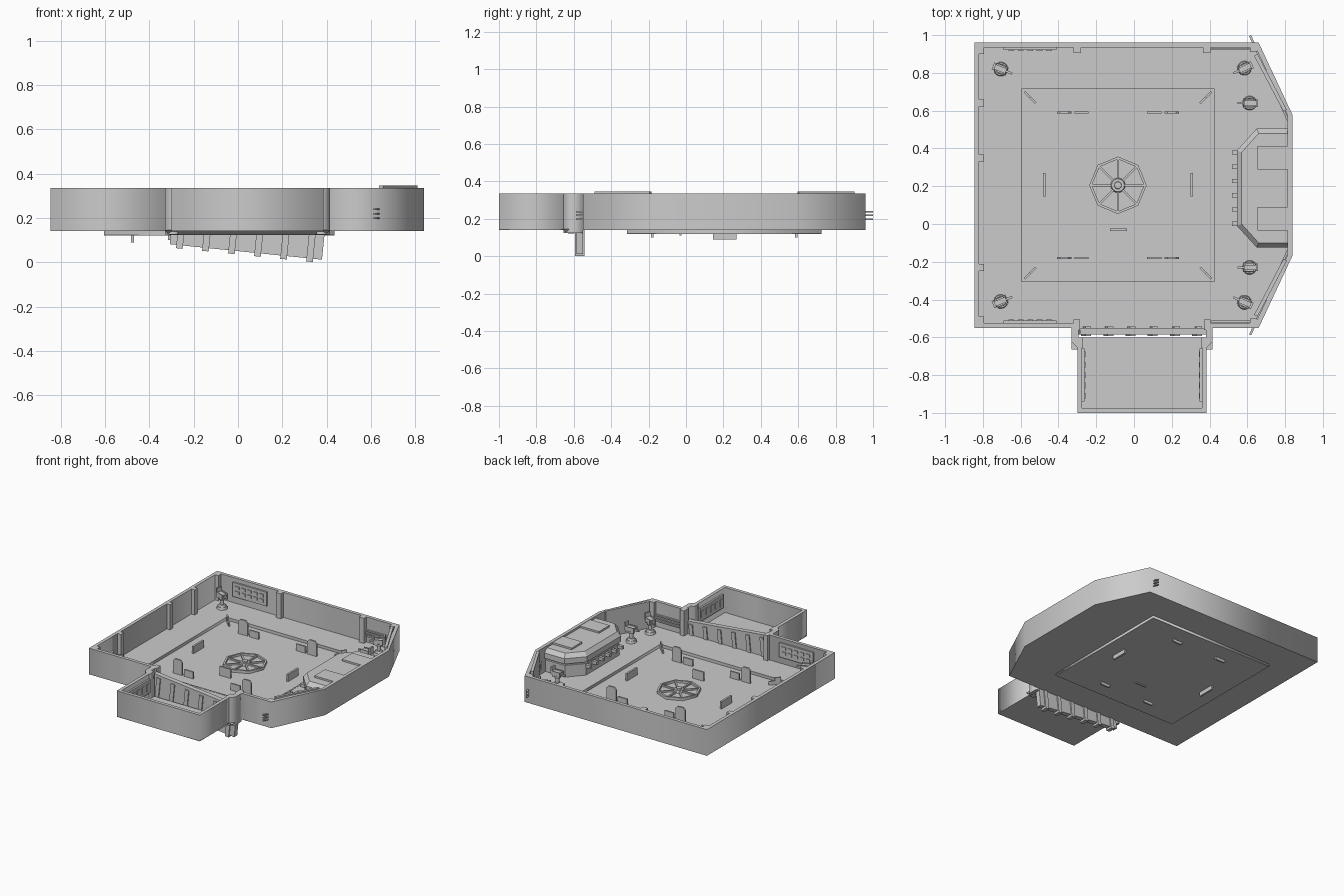
import bpy, bmesh, math
from mathutils import Matrix, Vector

if "Cube" in bpy.data.objects:
    bpy.data.objects.remove(bpy.data.objects["Cube"])


def add_mesh(name, bm):
    bmesh.ops.recalc_face_normals(bm, faces=bm.faces)
    me = bpy.data.meshes.new(name)
    bm.to_mesh(me)
    bm.free()
    ob = bpy.data.objects.new(name, me)
    bpy.context.collection.objects.link(ob)
    return ob


def loft(name, low, high, z0, z1):
    """Prism or frustum between two outlines with equal point counts."""
    bm = bmesh.new()
    a = [bm.verts.new((x, y, z0)) for x, y in low]
    b = [bm.verts.new((x, y, z1)) for x, y in high]
    n = len(a)
    bm.faces.new(a)
    bm.faces.new(b)
    for i in range(n):
        j = (i + 1) % n
        bm.faces.new((a[i], a[j], b[j], b[i]))
    return add_mesh(name, bm)


def rect(x0, x1, y0, y1):
    return [(x0, y0), (x1, y0), (x1, y1), (x0, y1)]


def box(name, x0, x1, y0, y1, z0, z1):
    return loft(name, rect(x0, x1, y0, y1), rect(x0, x1, y0, y1), z0, z1)


def bar(name, p, q, width, z0, z1):
    """Upright plate running from p to q in plan."""
    p, q = Vector(p), Vector(q)
    d = (q - p).normalized()
    s = Vector((-d.y, d.x)) * width / 2
    pts = [p - s, q - s, q + s, p + s]
    return loft(name, pts, pts, z0, z1)


def ngon(cx, cy, r, n):
    return [(cx + r * math.cos(math.tau * i / n), cy + r * math.sin(math.tau * i / n)) for i in range(n)]


def plate(name, loops, z0, z1):
    """Flat plate with holes, from a filled 2D curve."""
    cu = bpy.data.curves.new(name, 'CURVE')
    cu.dimensions, cu.fill_mode, cu.extrude = '2D', 'BOTH', (z1 - z0) / 2
    for loop in loops:
        sp = cu.splines.new('POLY')
        sp.points.add(len(loop) - 1)
        for pt, (x, y) in zip(sp.points, loop):
            pt.co = (x, y, 0, 1)
        sp.use_cyclic_u = True
    ob = bpy.data.objects.new(name, cu)
    ob.location.z = (z0 + z1) / 2
    bpy.context.collection.objects.link(ob)
    bpy.ops.object.select_all(action='DESELECT')
    bpy.context.view_layer.objects.active = ob
    ob.select_set(True)
    bpy.ops.object.convert(target='MESH')
    return ob


CX, CY = -0.085, 0.205          # centre of the sunken square
F, T = 0.148, 0.335             # floor and wall-top heights
mx = lambda x: 2 * 0.0425 - x   # mirror across the doorway
my = lambda y: 2 * CY - y       # mirror front to back

# main room shell: open C-shaped wall, floor with square hole, sunken pit
outer = [(-0.30, -0.55), (-0.845, -0.55), (-0.845, 0.96), (0.66, 0.96), (0.838, 0.58), (0.838, -0.17),
         (0.66, -0.55), (0.385, -0.55)]
inner = [(0.385, -0.525), (0.643, -0.525), (0.813, -0.165), (0.813, 0.575), (0.643, 0.935),
         (-0.82, 0.935), (-0.82, -0.525), (-0.30, -0.525)]
plate("room_wall", [outer + inner], 0.142, T)
plate("room_floor", [outer, rect(-0.60, 0.43, -0.31, 0.72)], 0.14, F)
plate("pit_wall", [rect(-0.605, 0.435, -0.315, 0.725), rect(-0.595, 0.425, -0.305, 0.715)], 0.122, F + 0.002)
box("pit_floor", -0.605, 0.435, -0.315, 0.725, 0.12, 0.128)

# front bay
bay = [(-0.30, -0.62), (-0.30, -1.0), (0.385, -1.0), (0.385, -0.62),
       (0.36, -0.62), (0.36, -0.975), (-0.275, -0.975), (-0.275, -0.62)]
plate("bay_wall", [bay], 0.142, T)
box("bay_floor", -0.30, 0.385, -1.0, -0.60, 0.14, F)
for f in (lambda x: x, mx):
    post = [(-0.33, -0.55), (-0.33, -0.625), (-0.30, -0.655), (-0.27, -0.655), (-0.27, -0.60),
            (-0.295, -0.60), (-0.295, -0.55)]
    plate("door_post", [[(f(x), y) for x, y in post]], 0.125, T)
    x0, x1 = sorted((f(-0.32), f(-0.285)))
    box("door_pilaster", x0, x1, -0.56, -0.505, F, T)
    x0, x1 = sorted((f(-0.276), f(-0.262)))
    box("bay_panel", x0, x1, -0.94, -0.66, 0.20, 0.30)
    for i in range(5):
        y = -0.91 + i * 0.055
        x0, x1 = sorted((f(-0.264), f(-0.258)))
        box("bay_panel_key", x0, x1, y - 0.015, y + 0.015, 0.225, 0.275)
loft("door_sill", rect(-0.31, 0.395, -0.63, -0.60), rect(-0.33, 0.415, -0.665, -0.60), 0.122, 0.146)

# tilted ribbed door
turn = Matrix.Translation((0.047, -0.568, 0.161)) @ Matrix.Rotation(math.radians(5.8), 4, 'Y')
parts = [box("door_slab", -0.345, 0.345, -0.018, 0.018, -0.115, 0.115)]
for i in range(6):
    x = -0.30 + i * 0.118
    parts.append(box("door_rib", x - 0.015, x + 0.015, -0.026, 0.026, -0.13, 0.095))
for ob in parts:
    ob.data.transform(turn)

# wall pilasters
for y in (0.64, 0.35, -0.23):
    box("side_pilaster", -0.822, -0.793, y - 0.018, y + 0.018, F, T)
for x in (-0.30, 0.385):
    box("back_pilaster", x - 0.02, x + 0.02, 0.905, 0.937, F, T)

for f in (lambda y: y, my):     # everything below repeats front and back
    def fbox(name, x0, x1, y0, y1, z0, z1):
        a, b = sorted((f(y0), f(y1)))
        return box(name, x0, x1, a, b, z0, z1)
    fbox("corner_pilaster", -0.822, -0.793, 0.90, 0.937, F, T)
    fbox("corner_pilaster", 0.615, 0.65, 0.91, 0.937, F, T)
    # keyed wall panel
    fbox("wall_panel", -0.69, -0.41, 0.922, 0.937, 0.20, 0.305)
    for i in range(5):
        for z in (0.225, 0.262):
            x = -0.65 + i * 0.05
            fbox("panel_key", x - 0.015, x + 0.015, 0.916, 0.924, z, z + 0.022)
    # angled wall plate and wall rails
    bar("angled_plate", (0.645, f(0.895)), (0.80, f(0.60)), 0.02, F, 0.345)
    for z in (0.195, 0.215, 0.235):
        bar("angled_rail", (0.615, f(0.997)), (0.815, f(0.55)), 0.012, z, z + 0.007)
        fbox("straight_rail", 0.41, 0.62, 0.92, 0.932, z, z + 0.01)
    # barrier slabs: tall outer one with clipped corners, low inner one
    for s in (-1, 1):
        xo, xi, y = CX + s * 0.285, CX + s * 0.193, f(0.59)
        fbox("low_slab", xi - 0.038, xi + 0.038, 0.584, 0.596, 0.10, 0.178)
        fbox("tall_slab", xo - 0.038, xo + 0.038, 0.584, 0.596, 0.125, 0.222)
        loft("tall_slab_top", rect(xo - 0.038, xo + 0.038, y - 0.006, y + 0.006),
             rect(xo - 0.022, xo + 0.022, y - 0.006, y + 0.006), 0.222, 0.238)
        # corner fins of the pit
        p, q = (CX + s * 0.495, f(0.70)), (CX + s * 0.435, f(0.64))
        bar("corner_fin", p, q, 0.01, 0.125, 0.155)
        bar("corner_fin_step", p, (CX + s * 0.465, f(0.67)), 0.01, 0.155, 0.18)

for s in (-1, 1):
    x = CX + s * 0.39
    box("side_slab", x - 0.007, x + 0.007, 0.145, 0.27, 0.09, 0.182)
box("middle_slab", -0.127, -0.037, -0.036, -0.024, 0.112, 0.195)

# octagonal floor wheel
plate("wheel_rim", [ngon(CX, CY, 0.152, 8), ngon(CX, CY, 0.138, 8)], 0.127, 0.148)
loft("wheel_disc", ngon(CX, CY, 0.14, 8), ngon(CX, CY, 0.14, 8), 0.127, 0.132)
loft("wheel_hub", ngon(CX, CY, 0.04, 16), ngon(CX, CY, 0.034, 16), 0.13, 0.15)
loft("wheel_cap", ngon(CX, CY, 0.02, 16), ngon(CX, CY, 0.018, 16), 0.15, 0.158)
for i in range(8):
    d = Vector((math.cos(i * math.tau / 8), math.sin(i * math.tau / 8)))
    bar("wheel_spoke", Vector((CX, CY)) + d * 0.03, Vector((CX, CY)) + d * 0.14, 0.012, 0.13, 0.143)


# console block in the right wall: base, groove, upper band, chamfered lid
def console(o):
    half = [(0.815, 0.315 - o), (0.65 + o * 0.4, 0.315 - o), (0.545 + o, 0.20 - o * 0.4)]
    return [(x, 0.19 + y) for x, y in half] + [(x, 0.19 - y) for x, y in reversed(half)]


loft("console_base", console(0.01), console(0.01), F, 0.235)
loft("console_groove", console(0.025), console(0.025), 0.235, 0.25)
loft("console_band", console(0), console(0), 0.25, 0.29)
loft("console_lid", console(0), console(0.025), 0.29, 0.32)
for y in (0.35, 0.028):
    box("console_top_plate", 0.655, 0.815, y - 0.062, y + 0.062, 0.318, 0.333)
for i in range(6):
    y = 0.001 + i * 0.0755
    box("console_knob", 0.518, 0.557, y - 0.011, y + 0.011, 0.205, 0.228)

# swivel stands: round foot, post, yoke and long cradle
for x, y, deg in ((-0.705, 0.82, -22), (0.585, 0.825, 205), (0.612, 0.64, 180)):
    for f, s in ((lambda v: v, 1), (my, -1)):
        m = Matrix.Translation((x, f(y), F)) @ Matrix.Rotation(math.radians(s * deg), 4, 'Z')
        c14 = lambda r: ngon(0, 0, r, 14)
        stand = [loft("stand_foot", c14(0.038), c14(0.034), 0, 0.018),
                 loft("stand_ring", c14(0.028), c14(0.022), 0.018, 0.03),
                 loft("stand_post", c14(0.013), c14(0.013), 0.03, 0.07),
                 loft("stand_head", c14(0.022), c14(0.028), 0.065, 0.085),
                 box("stand_body", -0.04, 0.03, -0.014, 0.014, 0.082, 0.11),
                 box("stand_barrel", 0.03, 0.065, -0.006, 0.006, 0.09, 0.102),
                 box("stand_back", -0.045, -0.033, -0.02, 0.02, 0.085, 0.14)]
        stand += [box("stand_arm", -0.03, 0.035, w - 0.003, w + 0.003, 0.075, 0.115) for w in (-0.022, 0.022)]
        for ob in stand:
            ob.data.transform(m)
